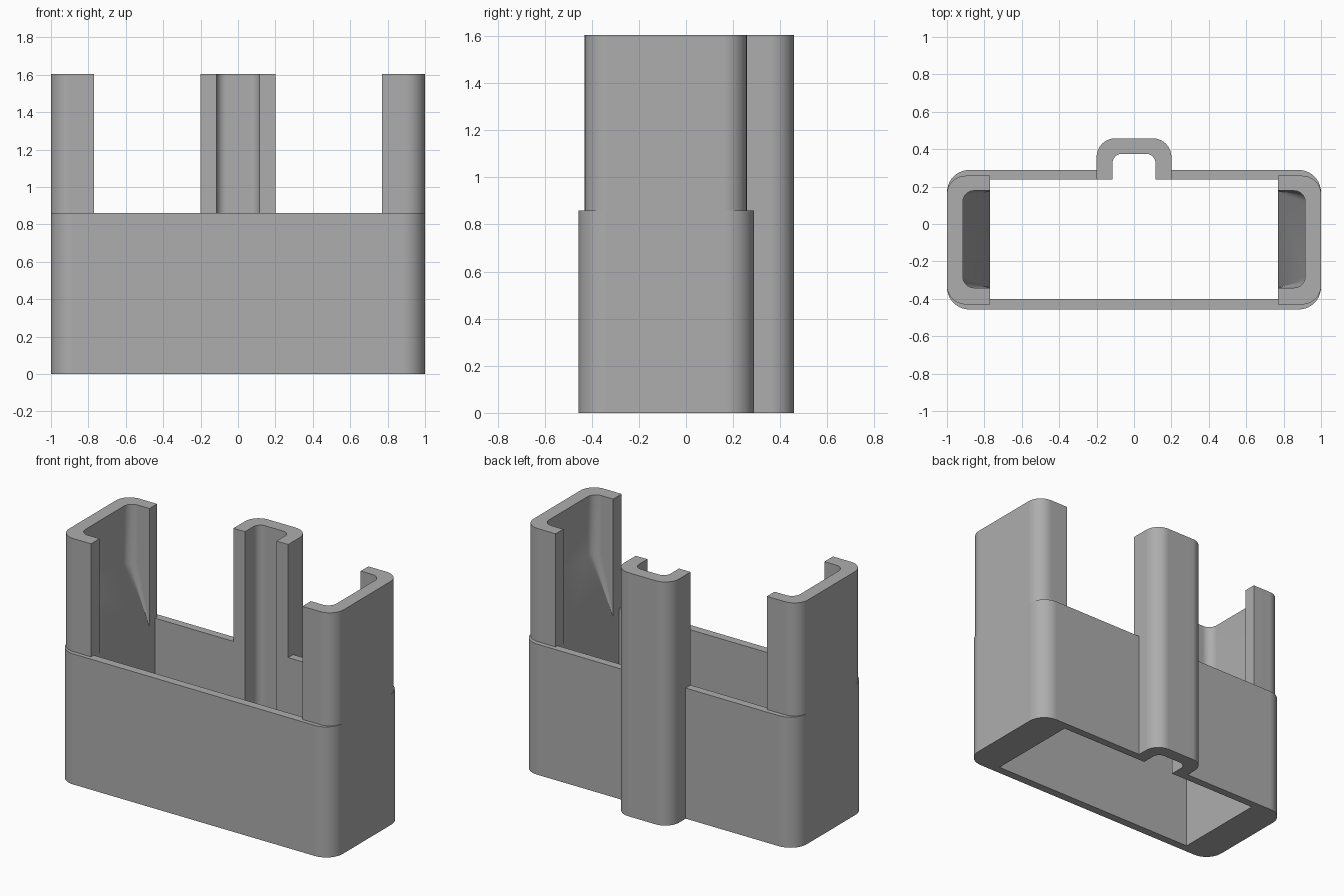
import bpy, bmesh
from math import sin, cos, pi

if "Cube" in bpy.data.objects:
    bpy.data.objects.remove(bpy.data.objects["Cube"])

grey = bpy.data.materials.new("plain grey")
grey.use_nodes = True
grey.diffuse_color = (0.42, 0.42, 0.42, 1)
grey.node_tree.nodes["Principled BSDF"].inputs["Base Color"].default_value = grey.diffuse_color

SEG = 10                      # segments per rounded corner
GAP = 0.77                    # half width of the central opening
RIM, TOP = 0.86, 1.605        # sleeve rim and post tops
BACK = 0.237                  # inner face of the back wall


def outline(x0, x1, y0, y1, radii):
    """Rectangle with a radius per corner: (+x+y, -x+y, -x-y, +x-y)."""
    pts = []
    corners = [(x1, y1, -1, -1), (x0, y1, 1, -1), (x0, y0, 1, 1), (x1, y0, -1, 1)]
    for i, ((x, y, sx, sy), r) in enumerate(zip(corners, radii)):
        if r == 0:
            pts.append((x, y))
            continue
        for k in range(SEG + 1):
            a = (i + k / SEG) * pi / 2
            pts.append((x + sx * r + r * cos(a), y + sy * r + r * sin(a)))
    return pts


def loft(name, rings, mirror=False):
    """Closed solid through a list of (outline, z) rings, going upwards."""
    bm = bmesh.new()
    s = -1 if mirror else 1
    loops = [[bm.verts.new((s * x, y, z)) for x, y in pts] for pts, z in rings]
    bm.faces.new(loops[0])
    bm.faces.new(loops[-1])
    for low, high in zip(loops, loops[1:]):
        for i in range(len(low)):
            j = (i + 1) % len(low)
            bm.faces.new((low[i], low[j], high[j], high[i]))
    bmesh.ops.recalc_face_normals(bm, faces=bm.faces)
    if len(rings) > 2:
        bmesh.ops.triangulate(bm, faces=bm.faces)
    mesh = bpy.data.meshes.new(name)
    bm.to_mesh(mesh)
    bm.free()
    mesh.materials.append(grey)
    obj = bpy.data.objects.new(name, mesh)
    bpy.context.collection.objects.link(obj)
    return obj


def prism(name, pts, z0, z1, mirror=False):
    return loft(name, [(pts, z0), (pts, z1)], mirror)


def combine(body, other, operation):
    bpy.context.view_layer.objects.active = body
    mod = body.modifiers.new(operation.lower(), "BOOLEAN")
    mod.operation, mod.solver, mod.object = operation, "EXACT", other
    bpy.ops.object.modifier_apply(modifier=mod.name)
    bpy.data.objects.remove(other)


# Lower sleeve
body = prism("holder_body", outline(-1, 1, -0.457, 0.289, [0.12] * 4), 0, RIM)

# Corner posts at both ends
post = outline(GAP, 1, -0.43, 0.258, (0.1, 0, 0, 0.1))
for name, flip in (("left_post", False), ("right_post", True)):
    combine(body, prism(name, post, 0.5, TOP, flip), "UNION")

# Rounded rail up the back
rail = outline(-0.2, 0.2, 0.2, 0.458, (0.1, 0.1, 0, 0))
combine(body, prism("back_rail", rail, 0, TOP), "UNION")

# Central opening right through, and the channel inside the rail
opening = outline(-GAP, GAP, -0.402, BACK, (0, 0, 0, 0))
combine(body, prism("opening_cutter", opening, -0.1, 1.8), "DIFFERENCE")
channel = outline(-0.115, 0.115, 0.1, 0.375, (0.05, 0.05, 0, 0))
combine(body, prism("channel_cutter", channel, -0.1, 1.8), "DIFFERENCE")

# Post hollows: straight at the top, ramping in to the opening below
hollow = outline(0.6, 0.915, -0.341, 0.178, (0.06, 0, 0, 0.06))
ramp_end = outline(0.6, GAP - 0.005, -0.341, 0.178, (0.002, 0, 0, 0.002))
for flip in (False, True):
    cutter = loft("hollow_cutter", [(ramp_end, 0.817), (hollow, 1.22), (hollow, 1.8)], flip)
    combine(body, cutter, "DIFFERENCE")

# Smooth corners with flat sides
bpy.ops.object.select_all(action="DESELECT")
body.select_set(True)
bpy.context.view_layer.objects.active = body
bpy.ops.object.shade_smooth_by_angle(angle=pi / 6)
weighted = body.modifiers.new("flat_sides", "WEIGHTED_NORMAL")
weighted.keep_sharp = True
